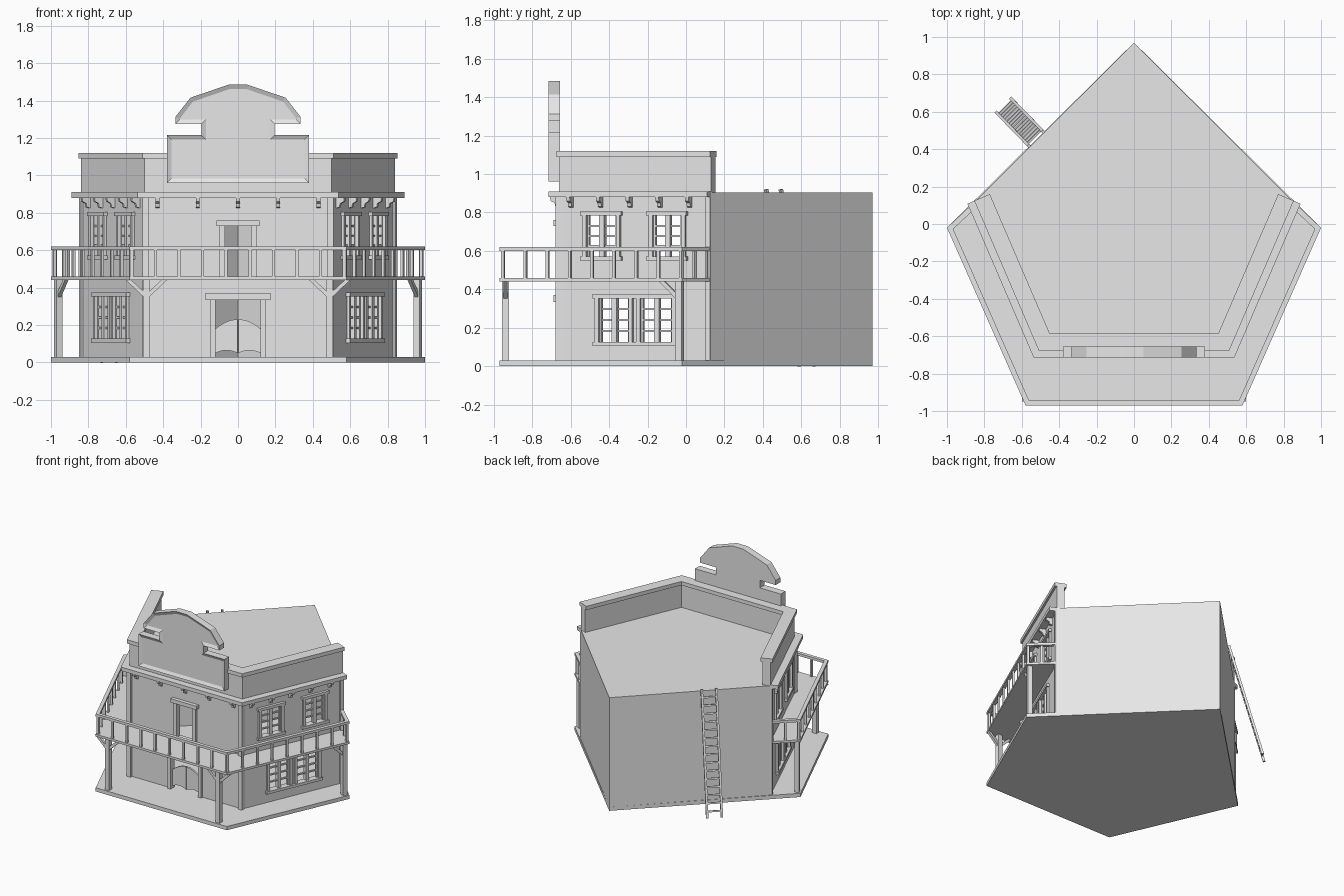
import bpy, bmesh
from math import pi, sin
from mathutils import Matrix, Vector

cube = bpy.data.objects.get("Cube")
if cube:
    bpy.data.objects.remove(cube, do_unlink=True)

GREY = (0.8, 0.8, 0.8, 1)
mat = bpy.data.materials.new("plain_grey")
mat.use_nodes = True
mat.diffuse_color = GREY
mat.node_tree.nodes["Principled BSDF"].inputs["Base Color"].default_value = GREY


def finish(name, bm, mirror=False, solid=0):
    if not solid:
        bmesh.ops.recalc_face_normals(bm, faces=bm.faces)
    me = bpy.data.meshes.new(name)
    bm.to_mesh(me)
    bm.free()
    me.materials.append(mat)
    ob = bpy.data.objects.new(name, me)
    bpy.context.collection.objects.link(ob)
    if solid:
        mod = ob.modifiers.new("thickness", 'SOLIDIFY')
        mod.thickness = solid
        mod.offset = -1
    if mirror:
        mod = ob.modifiers.new("mirror", 'MIRROR')
        mod.use_clip = False
        mod.use_mirror_merge = False
    return ob


def frame(a, b):
    """Local axes: x along a-b, y to the inside, z up."""
    d = (Vector(b) - Vector(a)).normalized()
    return Matrix(((d.x, -d.y, 0, a[0]), (d.y, d.x, 0, a[1]), (0, 0, 1, 0), (0, 0, 0, 1)))


def boxes(name, m, spans, mirror=False):
    """Boxes given as (x0, x1, y0, y1, z0, z1) in frame m."""
    bm = bmesh.new()
    for s in spans:
        mid = [(s[i] + s[i + 1]) / 2 for i in (0, 2, 4)]
        size = [s[i + 1] - s[i] for i in (0, 2, 4)]
        bmesh.ops.create_cube(bm, size=1, matrix=m @ Matrix.Translation(mid) @ Matrix.Diagonal(size + [1]))
    return finish(name, bm, mirror)


def prisms(name, m, outlines, y0, y1, mirror=False, inset=0):
    """Outlines in the local xz plane, extruded from y0 to y1."""
    bm = bmesh.new()
    for pts in outlines:
        face = bm.faces.new([bm.verts.new(m @ Vector((x, y0, z))) for x, z in pts])
        move = m.to_3x3() @ Vector((0, y1 - y0, 0))
        geo = bmesh.ops.extrude_face_region(bm, geom=[face], use_keep_orig=True)["geom"]
        bmesh.ops.translate(bm, vec=move, verts=[v for v in geo if isinstance(v, bmesh.types.BMVert)])
        if inset:
            bmesh.ops.recalc_face_normals(bm, faces=bm.faces)
            bmesh.ops.inset_region(bm, faces=[face], thickness=inset, depth=0, use_even_offset=True)
            bmesh.ops.translate(bm, vec=move * 0.2, verts=face.verts)
    return finish(name, bm, mirror)


def slab(name, pts, z0, z1):
    bm = bmesh.new()
    face = bm.faces.new([bm.verts.new((x, y, z0)) for x, y in pts])
    geo = bmesh.ops.extrude_face_region(bm, geom=[face], use_keep_orig=True)["geom"]
    bmesh.ops.translate(bm, vec=(0, 0, z1 - z0), verts=[v for v in geo if isinstance(v, bmesh.types.BMVert)])
    return finish(name, bm)


def offset(path, dist):
    """Open path moved inwards with mitred corners."""
    p = [Vector(q) for q in path]
    n = [Vector((-(b - a).y, (b - a).x)).normalized() for a, b in zip(p, p[1:])]
    out = [p[0] + n[0] * dist]
    for q, n0, n1 in zip(p[1:-1], n, n[1:]):
        out.append(q + (n0 + n1) * dist / (1 + n0.dot(n1)))
    return out + [p[-1] + n[-1] * dist]


def band(name, path, d0, d1, z0, z1):
    return slab(name, offset(path, d0) + offset(path, d1)[::-1], z0, z1)


def wall(name, m, length, z0, z1, holes=(), mirror=False):
    us = sorted({0, length} | {u for h in holes for u in h[:2]})
    zs = sorted({z0, z1} | {z for h in holes for z in h[2:]})
    bm = bmesh.new()
    for u0, u1 in zip(us, us[1:]):
        for a, b in zip(zs, zs[1:]):
            if any(h[0] <= u0 < h[1] and h[2] <= a < h[3] for h in holes):
                continue
            bm.faces.new([bm.verts.new(m @ Vector((u, 0, z))) for u, z in ((u0, a), (u1, a), (u1, b), (u0, b))])
    bmesh.ops.remove_doubles(bm, verts=bm.verts, dist=1e-5)
    return finish(name, bm, mirror, solid=0.03)


# Plan outlines
shop = [(-0.84, 0.13), (-0.5, -0.66), (0.5, -0.66), (0.84, 0.13)]
porch = [(-1, -0.02), (-0.58, -0.97), (0.58, -0.97), (1, -0.02)]
apex = (0, 0.97)
rail = [shop[0]] + porch + [shop[3]]
FLOOR, DECK, ROOF = 0.03, 0.44, 0.9

slab("porch_floor", porch + [apex], 0, FLOOR)
slab("roof", shop + [apex], ROOF - 0.015, ROOF + 0.005)
slab("balcony_floor", rail + shop[::-1], DECK, DECK + 0.018)

# Walls with real openings
front = frame(shop[1], shop[2])
side = frame(shop[2], shop[3])
side_len = (Vector(shop[3]) - Vector(shop[2])).length
windows = [(0.136, 0.349, 0.55, 0.805), (0.512, 0.719, 0.55, 0.805),
           (0.207, 0.42, 0.105, 0.375), (0.441, 0.664, 0.105, 0.375)]
T = 0.022
wall("front_wall", front, 1, FLOOR, ROOF, [(0.38, 0.62, FLOOR, 0.335), (0.43, 0.57, 0.458, 0.73)])
wall("side_wall", side, side_len, FLOOR, ROOF,
     [(a + T, b - T, c + T, d - T) for a, b, c, d in windows], mirror=True)
wall("back_wall", frame(shop[3], apex), (Vector(apex) - Vector(shop[3])).length, FLOOR, ROOF, mirror=True)

# Windows: surround, centre mullion and glazing bars
for i, (a, b, c, d) in enumerate(windows):
    mid = (a + b) / 2
    parts = [(a, a + T, -0.015, 0.03, c, d), (b - T, b, -0.015, 0.03, c, d),
             (a - 0.01, b + 0.01, -0.022, 0.03, d - T, d), (a - 0.01, b + 0.01, -0.022, 0.03, c, c + T),
             (mid - 0.014, mid + 0.014, -0.005, 0.025, c, d)]
    for k in (1, 2, 3):
        z = c + T + (d - c - 2 * T) * k / 4
        parts.append((a + T, b - T, 0.005, 0.02, z - 0.005, z + 0.005))
    parts += [(u, u + 0.01, 0.003, 0.022, c, d) for u in (a + T, b - T - 0.01)]
    boxes("side_window_%d" % (i + 1), side, parts, mirror=True)

# Door surrounds and swing doors
world = Matrix.Identity(4)
for name, w, jamb, over, z0, z1, top in (("entrance", 0.12, 0.03, 0.175, FLOOR, 0.335, 0.37),
                                        ("balcony_door", 0.07, 0.03, 0.115, DECK, 0.73, 0.76)):
    boxes(name + "_frame", world, [(-w - jamb, -w, -0.68, -0.63, z0, z1), (w, w + jamb, -0.68, -0.63, z0, z1),
                                   (-over, over, -0.69, -0.63, z1, top)])
steps = [k / 8 for k in range(9)]
leaf = [(0.002 + 0.118 * t, 0.05 + 0.015 * sin(pi * t)) for t in steps]
leaf += [(0.002 + 0.118 * t, 0.23 - 0.05 * t * t) for t in reversed(steps)]
prisms("swing_door", world, [leaf], -0.655, -0.64, mirror=True)

# Corner boards
boxes("corner_board", world, [(0.475, 0.51, -0.68, -0.64, FLOOR, 0.88)], mirror=True)
boxes("rear_corner_board", side, [(side_len - 0.03, side_len, -0.012, 0.02, FLOOR, 0.88)], mirror=True)

# Cornice, corbels and parapet
band("cornice", shop, -0.055, 0.02, 0.88, 0.91)
band("parapet", shop, 0, 0.06, ROOF, 1.09)
band("parapet_cap", shop, -0.015, 0.075, 1.09, 1.12)
corbel = [(0, 0.825), (0.02, 0.83), (0.024, 0.85), (0.045, 0.86), (0.048, 0.88), (0, 0.88)]
turn = Matrix.Rotation(-pi / 2, 4, 'Z')
for i in range(5):
    prisms("front_corbel_%d" % i, front @ Matrix.Translation((0.07 + 0.215 * i, 0, 0)) @ turn,
           [corbel], -0.01, 0.01)
    prisms("side_corbel_%d" % i, side @ Matrix.Translation((0.07 + 0.168 * i, 0, 0)) @ turn,
           [corbel], -0.01, 0.01, mirror=True)

# Signboard with a sunk panel
half = [(0.38, 0.96), (0.38, 1.215), (0.195, 1.215), (0.195, 1.275), (0.335, 1.275),
        (0.335, 1.312), (0.255, 1.415), (0.05, 1.485)]
prisms("signboard", world, [half + [(-x, z) for x, z in reversed(half)]], -0.715, -0.655, inset=0.024)

# Balcony railing
band("handrail", rail, 0, 0.028, 0.6, 0.62)
for i, (a, b) in enumerate(zip(rail, rail[1:])):
    length = (Vector(b) - Vector(a)).length
    n = (2, 8, 9, 8, 2)[i]
    spots = [0.014 + (length - 0.028) * k / n for k in range(n + 1)]
    boxes("balusters_%d" % (i + 1), frame(a, b),
          [(u - 0.008, u + 0.008, 0.006, 0.022, DECK, 0.605) for u in spots])

# Porch posts with braces
brace = [(0.01, 0.345), (0.01, 0.375), (0.08, DECK), (0.11, DECK)]
boxes("front_post", world, [(0.472, 0.508, -0.957, -0.921, FLOOR, DECK)], mirror=True)
prisms("front_post_brace", Matrix.Translation((0.49, -0.94, 0)),
       [brace, [(-x, z) for x, z in reversed(brace)]], -0.01, 0.01, mirror=True)
edge = frame(porch[2], porch[3])
edge_len = (Vector(porch[3]) - Vector(porch[2])).length
boxes("side_post", edge, [(edge_len - 0.045, edge_len - 0.01, 0.012, 0.047, FLOOR, DECK)], mirror=True)
prisms("side_post_brace", edge @ Matrix.Translation((edge_len - 0.03, 0.03, 0)),
       [[(-x, z) for x, z in brace]], -0.01, 0.01, mirror=True)

# Ladder leaning on the rear wall
foot, head = Vector((-0.695, 0.632, 0)), Vector((-0.523, 0.455, 0.92))
up = (head - foot).normalized()
along = Vector((1, 1, 0)).normalized()
along = (along - up * along.dot(up)).normalized()
lean = Matrix((along, up.cross(along), up)).transposed().to_4x4()
lean.translation = foot
reach = (head - foot).length
boxes("ladder", lean, [(s * 0.054 - 0.008, s * 0.054 + 0.008, -0.009, 0.009, 0, reach) for s in (-1, 1)]
      + [(-0.054, 0.054, -0.006, 0.006, z - 0.006, z + 0.006) for z in (0.05 + 0.06 * k for k in range(15))])
